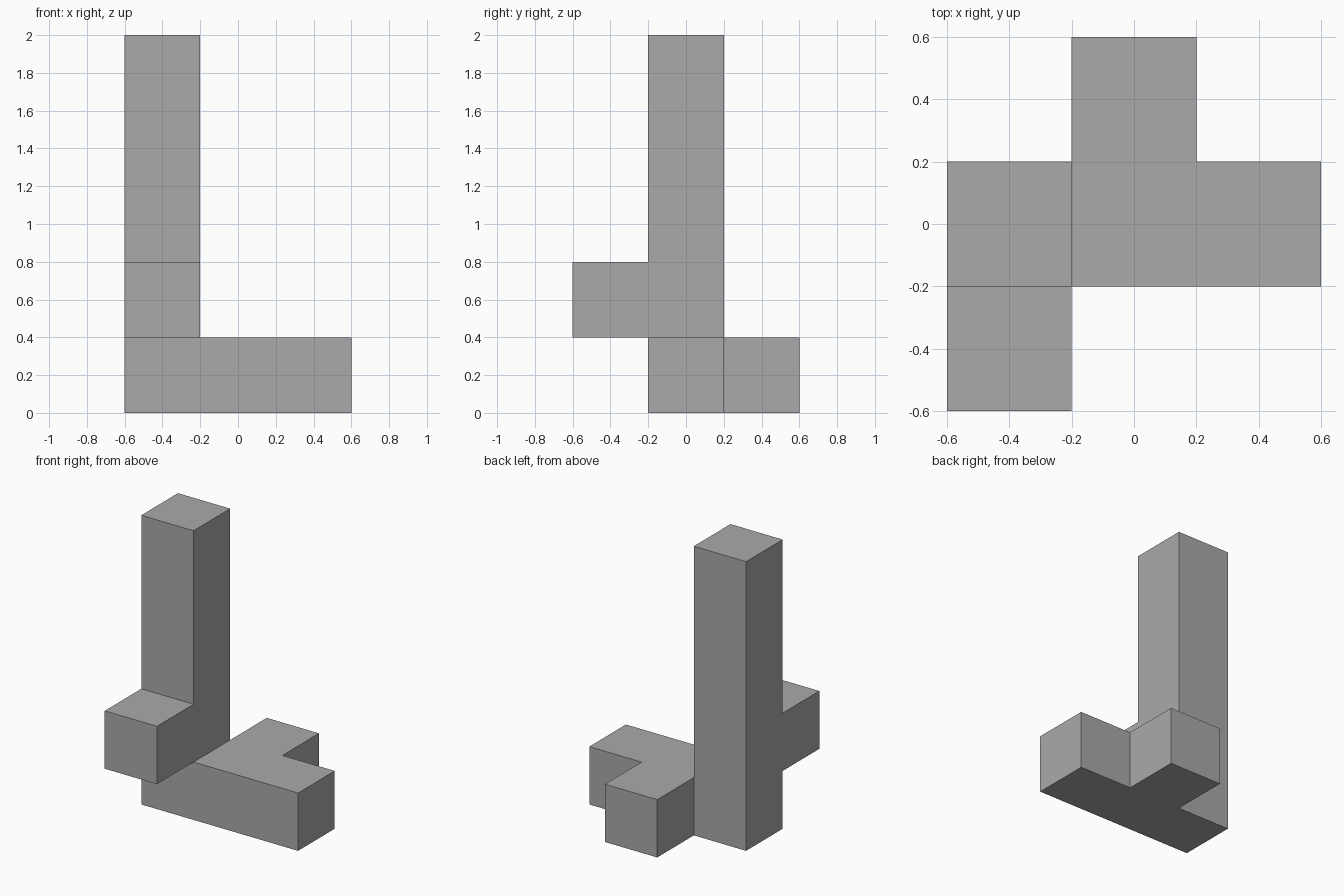
import bpy
import bmesh
from mathutils import Vector

cube = bpy.data.objects.get("Cube")
if cube:
    bpy.data.objects.remove(cube, do_unlink=True)

UNIT = 0.4

# One flat grey
grey = bpy.data.materials.new("plain_grey")
grey.use_nodes = True
colour = (0.4, 0.4, 0.4, 1.0)
grey.diffuse_color = colour
grey.node_tree.nodes["Principled BSDF"].inputs["Base Color"].default_value = colour

# Cells of the block, by part
column = {(-1, 0, k) for k in range(5)}
front_stub = {(-1, -1, 1)}
side_bar = {(0, 0, 0), (1, 0, 0)}
back_stub = {(0, 1, 0)}
cells = column | front_stub | side_bar | back_stub


def outer_faces(bm, cell):
    """Add the sides of a cell that no other cell covers."""
    centre = Vector(cell) + Vector((0, 0, 0.5))
    for axis in range(3):
        for sign in (-1, 1):
            normal = Vector((0, 0, 0))
            normal[axis] = sign
            if tuple(int(c + n) for c, n in zip(cell, normal)) in cells:
                continue
            u = Vector((0, 0, 0))
            u[(axis + 1) % 3] = 1
            v = normal.cross(u)
            corners = (-u - v, u - v, u + v, v - u)
            bm.faces.new([bm.verts.new((centre + (normal + c) / 2) * UNIT)
                          for c in corners])


# Weld the cells into one closed solid with clean flat sides
bm = bmesh.new()
for cell in sorted(cells):
    outer_faces(bm, cell)
bmesh.ops.remove_doubles(bm, verts=bm.verts, dist=0.001)
bmesh.ops.dissolve_limit(bm, angle_limit=0.01, verts=bm.verts, edges=bm.edges)
bmesh.ops.recalc_face_normals(bm, faces=bm.faces)

mesh = bpy.data.meshes.new("branching_block")
bm.to_mesh(mesh)
bm.free()
mesh.materials.append(grey)
block = bpy.data.objects.new("branching_block", mesh)
bpy.context.collection.objects.link(block)
